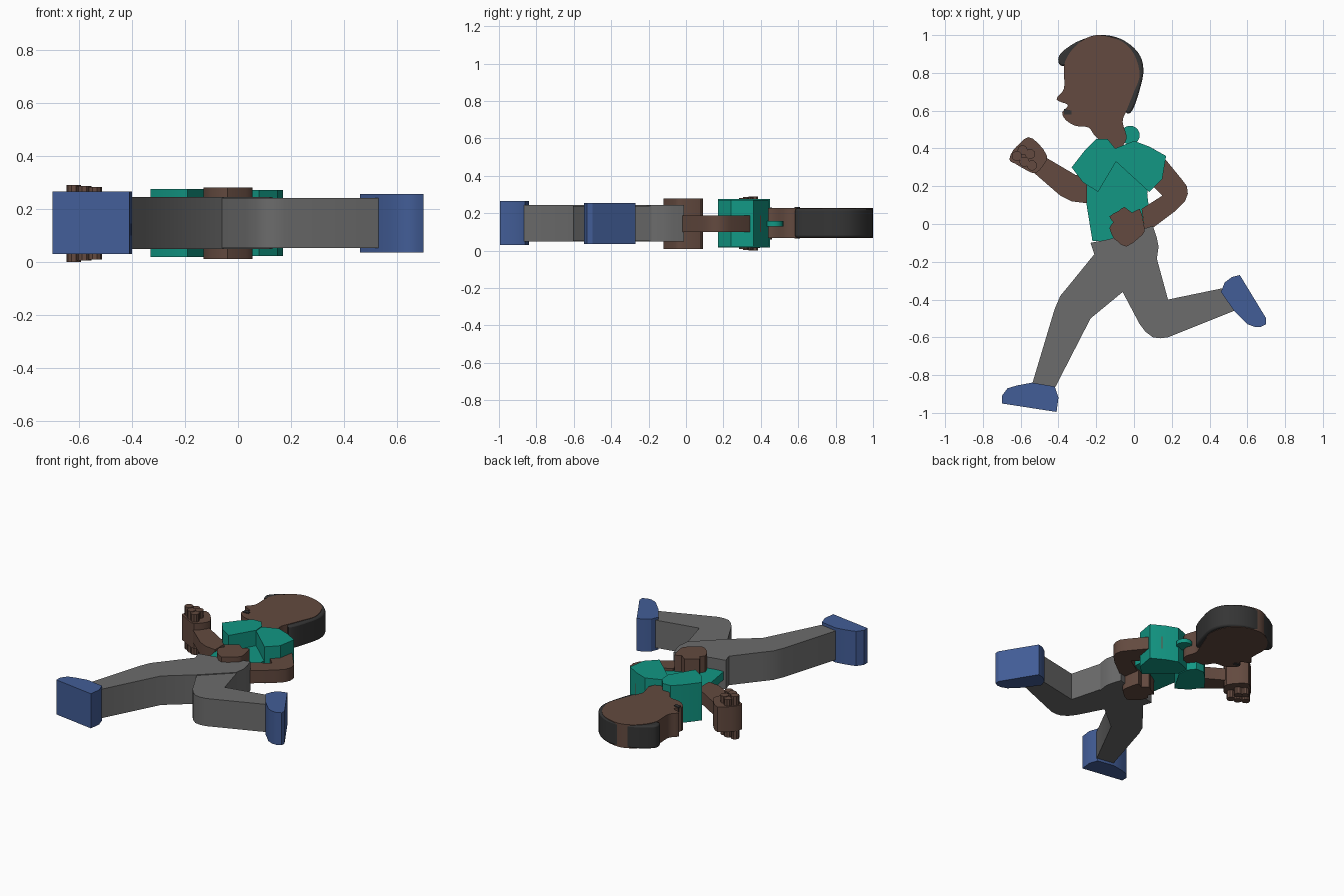
import bpy
import bmesh
import math
from mathutils import Vector

default_cube = bpy.data.objects.get("Cube")
if default_cube:
    bpy.data.objects.remove(default_cube, do_unlink=True)


def make_material(name, red, green, blue):
    material = bpy.data.materials.new(name)
    material.use_nodes = True
    colour = (red, green, blue, 1)
    material.diffuse_color = colour
    material.node_tree.nodes["Principled BSDF"].inputs["Base Color"].default_value = colour
    return material


skin = make_material("brown skin", .125, .068, .05)
dark = make_material("dark hair", .035, .035, .035)
teal = make_material("teal shirt", .006, .31, .23)
grey = make_material("grey trousers", .15, .15, .15)
blue = make_material("blue shoes", .055, .11, .31)


def rounded_outline(points, steps):
    """Closed Catmull-Rom curve through the given points."""
    result = []
    count = len(points)
    for index in range(count):
        before, start, end, after = (points[(index + offset) % count] for offset in (-1, 0, 1, 2))
        for step in range(steps):
            t = step / steps
            result.append(start + (end - before) * t / 2
                          + (before * 2 - start * 5 + end * 4 - after) * t * t / 2
                          + (start * 3 - before - end * 3 + after) * t * t * t / 2)
    return result


def slab(name, material, low, high, outline, steps=1, bevel=0):
    """Extrude a flat outline, given in hundredths, between two heights."""
    points = [Vector((x, y)) / 100 for x, y in outline]
    if steps > 1:
        points = rounded_outline(points, steps)
    bm = bmesh.new()
    bottom = bm.faces.new([bm.verts.new((p.x, p.y, low)) for p in points])
    extruded = bmesh.ops.extrude_face_region(bm, geom=[bottom], use_keep_orig=True)
    raised = [item for item in extruded["geom"] if isinstance(item, bmesh.types.BMVert)]
    bmesh.ops.translate(bm, verts=raised, vec=(0, 0, high - low))
    bmesh.ops.recalc_face_normals(bm, faces=bm.faces)
    mesh = bpy.data.meshes.new(name)
    bm.to_mesh(mesh)
    bm.free()
    mesh.materials.append(material)
    part = bpy.data.objects.new(name, mesh)
    bpy.context.collection.objects.link(part)
    if bevel:
        modifier = part.modifiers.new("soft rim", "BEVEL")
        modifier.width = bevel
        modifier.segments = 2
        modifier.limit_method = "ANGLE"
        modifier.angle_limit = math.radians(60)
    bpy.ops.object.select_all(action="DESELECT")
    part.select_set(True)
    bpy.context.view_layer.objects.active = part
    bpy.ops.object.shade_smooth_by_angle(angle=math.radians(30))
    return part


def disc(radius, x, y, sides):
    """Regular outline around a centre."""
    turn = math.tau / sides
    return [(x + radius * math.cos(turn * i), y + radius * math.sin(turn * i)) for i in range(sides)]


# Head in profile with its neck
slab("head", skin, .068, .228, [
    (-18, 100), (-7, 97), (0, 90), (3, 79), (0, 70), (-4, 60), (-6, 54), (-4, 45),
    (-10, 39), (-20, 46), (-24, 51), (-31, 52), (-36, 55), (-38, 59), (-35, 63),
    (-41, 66), (-37, 72), (-37, 84), (-33, 92), (-26, 98)], steps=4)

# Hair band behind the head
slab("hair", dark, .07, .225, [
    (-39, 84), (-40, 88), (-37, 92), (-29, 97), (-18, 100), (-7, 98), (2, 91), (5, 82),
    (3, 71), (-1, 60), (-5, 60), (-12, 75), (-22, 85), (-34, 84)], steps=4, bevel=.01)

# Mouth running through the face
slab("mouth", dark, .064, .234, [(-37, 58), (-33, 58), (-33, 60), (-37, 61)])

# Thin shirt body and collar
slab("shirt_body", teal, .115, .17, [
    (-27, 22), (-22, -9), (-13, -9), (9, -1), (7, 16), (8, 30), (0, 42), (-10, 40), (-20, 44)])
slab("collar", teal, .13, .158, disc(5, -2, 47, 24))

# Thick shoulders and sleeves
slab("right_sleeve", teal, .017, .275, [
    (-33, 30), (-26, 39), (-20, 45), (-14, 45), (-10, 40), (-9.5, 33), (-19, 17), (-27, 22)])
slab("left_sleeve", teal, .022, .27, [
    (-10, 40), (0, 44), (8, 41), (17, 36), (15, 24), (8, 17), (-9.5, 33)])

# Bent arms
slab("right_arm", skin, .1, .185, [
    (-48, 36), (-31, 26), (-25, 25), (-25, 11), (-33, 12), (-39, 15), (-54, 28)])
slab("left_arm", skin, .1, .187, [
    (10, 40), (16, 35), (25, 24), (28, 20), (28.5, 16), (27, 12), (22, 7), (6, -5),
    (4, 8), (15, 15), (9, 21), (4, 28)])

# Hand at the hip
slab("left_hand", skin, .01, .28, [
    (-13, -2), (-11, 1), (-13, 4), (-8, 7), (-5, 9), (-1, 6), (3, 8), (5, 1),
    (5.5, -4), (3, -7), (-4, -12), (-9, -9), (-11, -7)], steps=2)

# Raised fist: a palm crossed by finger rods
slab("right_palm", skin, .06, .23, [
    (-66, 34), (-64, 39), (-60, 43), (-56, 46), (-51, 43), (-46, 36), (-48, 31),
    (-52, 27), (-56, 28), (-63, 32)], steps=2)
fingers = [(-62, 36, .145), (-58, 33, .141), (-54, 31, .137), (-55, 37, .132), (-59, 39, .128)]
for number, (x, y, reach) in enumerate(fingers):
    slab(f"right_finger_{number}", skin, .145 - reach, .145 + reach, disc(2.7, x, y, 10))

# Trousers: the forward leg carries the hips
slab("forward_leg", grey, .048, .245, [
    (-23, -10), (-13, -8), (10, -1), (12, -7), (13, -12), (12, -19), (-6, -36), (-23, -50),
    (-42, -87), (-54, -85), (-42, -45), (-39, -38), (-34, -32), (-21, -16)])
slab("trailing_leg", grey, .052, .24, [
    (12, -18), (18, -40), (47, -34), (53, -46), (18, -60), (14, -60.5), (10, -60),
    (6, -57), (3, -53), (-6, -36), (-5, -20)])

# Shoes with rounded toes
slab("forward_shoe", blue, .03, .265, [
    (-70, -95), (-70, -91), (-67, -87), (-62, -85.5), (-54, -84), (-42, -86), (-40, -92), (-41, -99.5)])
slab("trailing_shoe", blue, .035, .255, [
    (46, -36), (48, -31), (52, -28), (56, -27), (70, -50), (70, -53), (67, -54.5), (64, -54.5),
    (60, -53), (53, -46)])
